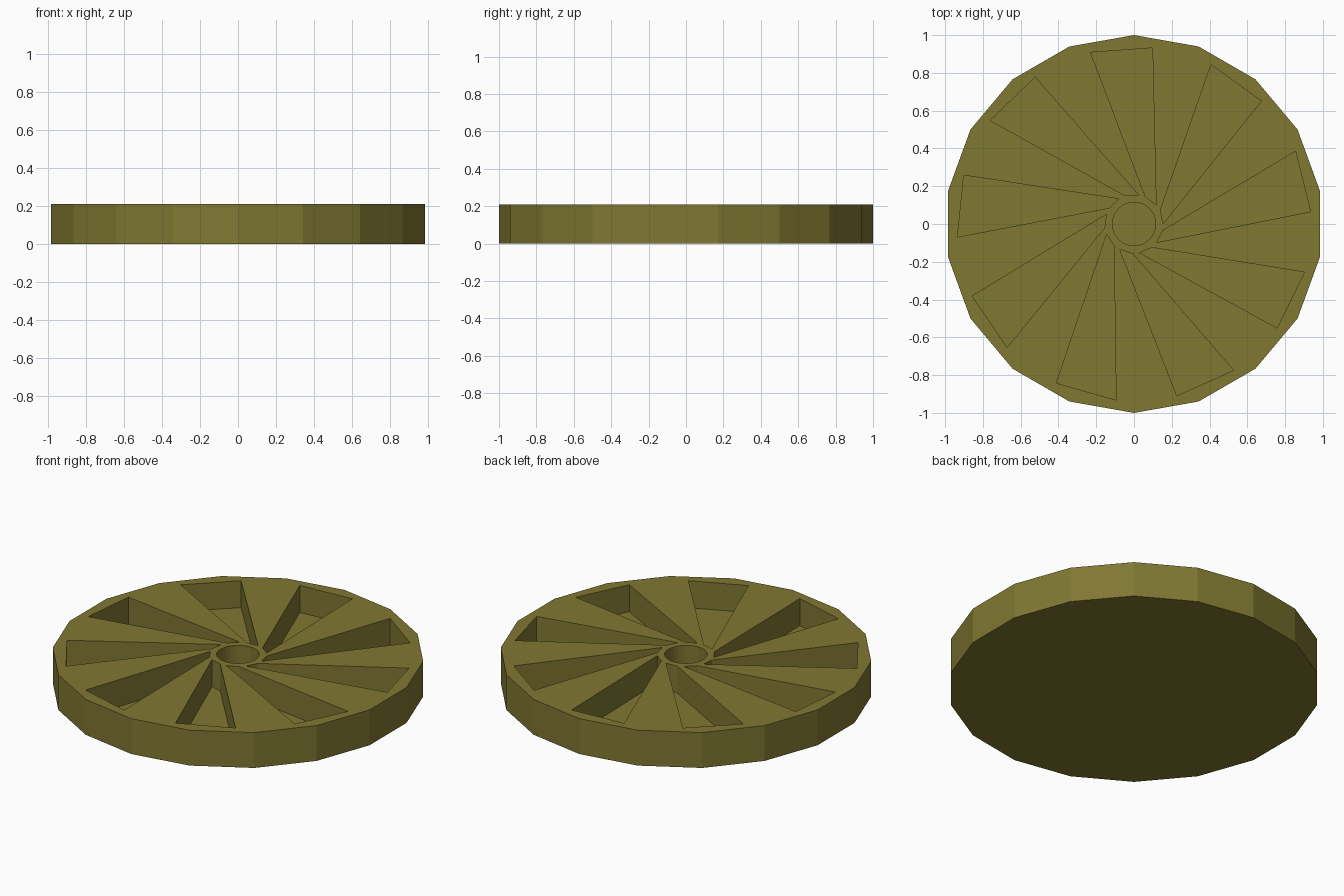
import bpy, bmesh
from math import cos, sin, radians
from mathutils import Vector

if "Cube" in bpy.data.objects:
    bpy.data.objects.remove(bpy.data.objects["Cube"], do_unlink=True)

HEIGHT, FLOOR = 0.21, 0.05

olive = bpy.data.materials.new("olive")
olive.use_nodes = True
colour = (0.216, 0.188, 0.032, 1)
olive.diffuse_color = colour
olive.node_tree.nodes["Principled BSDF"].inputs["Base Color"].default_value = colour


def ring(radius, sides, start):
    return [polar(radius, start + 360 * i / sides) for i in range(sides)]


def polar(radius, degrees):
    return (radius * cos(radians(degrees)), radius * sin(radians(degrees)))


def add_prism(bm, outline, bottom, top):
    base = bm.faces.new([bm.verts.new((x, y, bottom)) for x, y in outline])
    result = bmesh.ops.extrude_face_region(bm, geom=[base])
    moved = [g for g in result["geom"] if isinstance(g, bmesh.types.BMVert)]
    bmesh.ops.translate(bm, verts=moved, vec=Vector((0, 0, top - bottom)))


def make_object(name, bm):
    bmesh.ops.recalc_face_normals(bm, faces=bm.faces)
    mesh = bpy.data.meshes.new(name)
    bm.to_mesh(mesh)
    bm.free()
    mesh.materials.append(olive)
    obj = bpy.data.objects.new(name, mesh)
    bpy.context.collection.objects.link(obj)
    return obj


# Eighteen-sided disc
bm = bmesh.new()
add_prism(bm, ring(1, 18, 90), 0, HEIGHT)
disc = make_object("wheel_disc", bm)

# Nine slanted wedge pockets and the hub hole
bm = bmesh.new()
for i in range(9):
    turn = 40 * i
    wedge = [polar(0.937, 84 + turn), polar(0.937, 104.2 + turn),
             polar(0.157, 67.5 + turn), polar(0.155, 41 + turn)]
    add_prism(bm, wedge, FLOOR, HEIGHT + 0.1)
add_prism(bm, ring(0.115, 32, 0), FLOOR, HEIGHT + 0.1)
cutter = make_object("pocket_cutter", bm)
cutter.hide_render = True

# Cut the pockets, then drop the cutter
cut = disc.modifiers.new("pockets", "BOOLEAN")
cut.operation = "DIFFERENCE"
cut.solver = "EXACT"
cut.object = cutter
bpy.context.view_layer.objects.active = disc
disc.select_set(True)
bpy.ops.object.modifier_apply(modifier=cut.name)
bpy.data.objects.remove(cutter, do_unlink=True)
